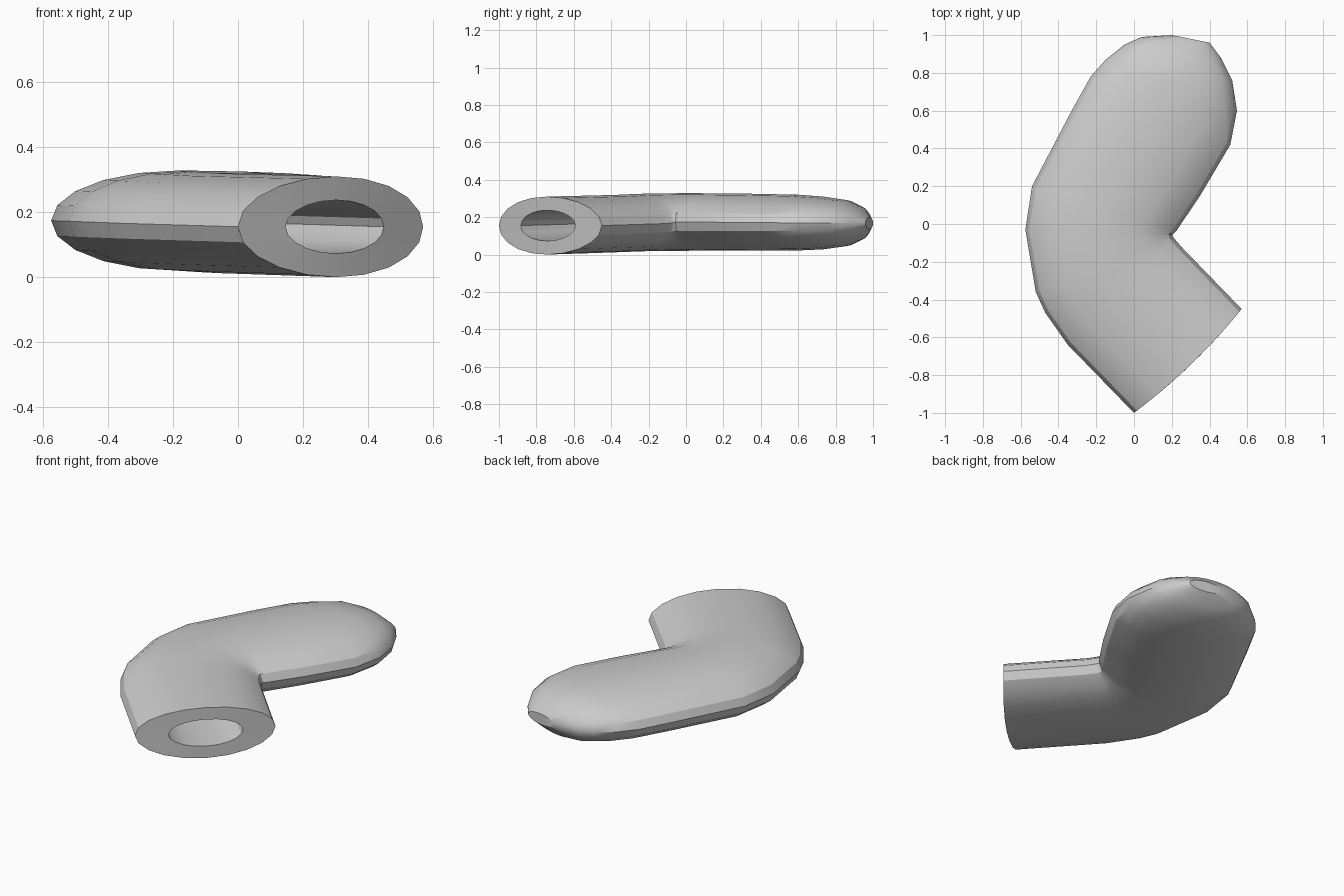
import bpy, bmesh, math

if "Cube" in bpy.data.objects:
    bpy.data.objects.remove(bpy.data.objects["Cube"])

SIDES = 20
# Stations along the bent tube: outer-bend point, inner-bend point, z low, z high
STATIONS = [
    ((0.00, -1.00), (0.57, -0.45), 0.000, 0.310),
    ((-0.35, -0.64), (0.25, -0.12), 0.012, 0.319),
    ((-0.47, -0.47), (0.212, -0.075), 0.016, 0.324),
    ((-0.52, -0.36), (0.205, -0.065), 0.018, 0.326),
    ((-0.575, -0.03), (0.205, -0.055), 0.020, 0.328),
    ((-0.54, 0.20), (0.222, -0.04), 0.021, 0.328),
    ((-0.33, 0.60), (0.35, 0.15), 0.021, 0.325),
    ((-0.23, 0.78), (0.51, 0.42), 0.022, 0.320),
    ((-0.15, 0.87), (0.545, 0.60), 0.028, 0.310),
    ((-0.05, 0.95), (0.52, 0.76), 0.045, 0.292),
    ((0.04, 0.99), (0.46, 0.88), 0.080, 0.255),
    ((0.20, 1.00), (0.40, 0.96), 0.135, 0.200),
]


def ring(bm, station, scale=1.0, bulge=0.0):
    """Elliptical cross-section spanning the two side points."""
    (ax, ay), (bx, by), lo, hi = station
    cx, cy, cz = (ax + bx) / 2, (ay + by) / 2, (lo + hi) / 2
    verts = []
    for i in range(SIDES):
        a = 2 * math.pi * i / SIDES
        u, w = math.cos(a) * scale, math.sin(a) * scale
        out = bulge * (1 - u * u)
        verts.append(bm.verts.new((cx + u * (bx - ax) / 2 + out * 0.7,
                                   cy + u * (by - ay) / 2 - out * 0.7,
                                   cz + w * (hi - lo) / 2)))
    return verts


def bridge(bm, r0, r1):
    for i in range(SIDES):
        j = (i + 1) % SIDES
        bm.faces.new((r0[i], r0[j], r1[j], r1[i]))


def loft(bm, rings):
    for r0, r1 in zip(rings, rings[1:]):
        bridge(bm, r0, r1)
    bm.faces.new(rings[-1])


bm = bmesh.new()
# Outer skin with rounded closed end
outer = [ring(bm, s, 1.0, 0.025 if k == 0 else 0) for k, s in enumerate(STATIONS)]
loft(bm, outer)
# Inner bore following the same bend
inner = [ring(bm, s, 0.53 if k < 9 else 0.35, 0.025 if k == 0 else 0)
         for k, s in enumerate(STATIONS[:10])]
loft(bm, inner)
# Flat rim around the opening
bridge(bm, outer[0], inner[0])
bmesh.ops.recalc_face_normals(bm, faces=bm.faces[:])

mesh = bpy.data.meshes.new("bent_tube")
bm.to_mesh(mesh)
bm.free()
tube = bpy.data.objects.new("bent_tube", mesh)
bpy.context.collection.objects.link(tube)
bpy.context.view_layer.objects.active = tube
tube.select_set(True)
bpy.ops.object.shade_smooth_by_angle(angle=math.radians(30))
